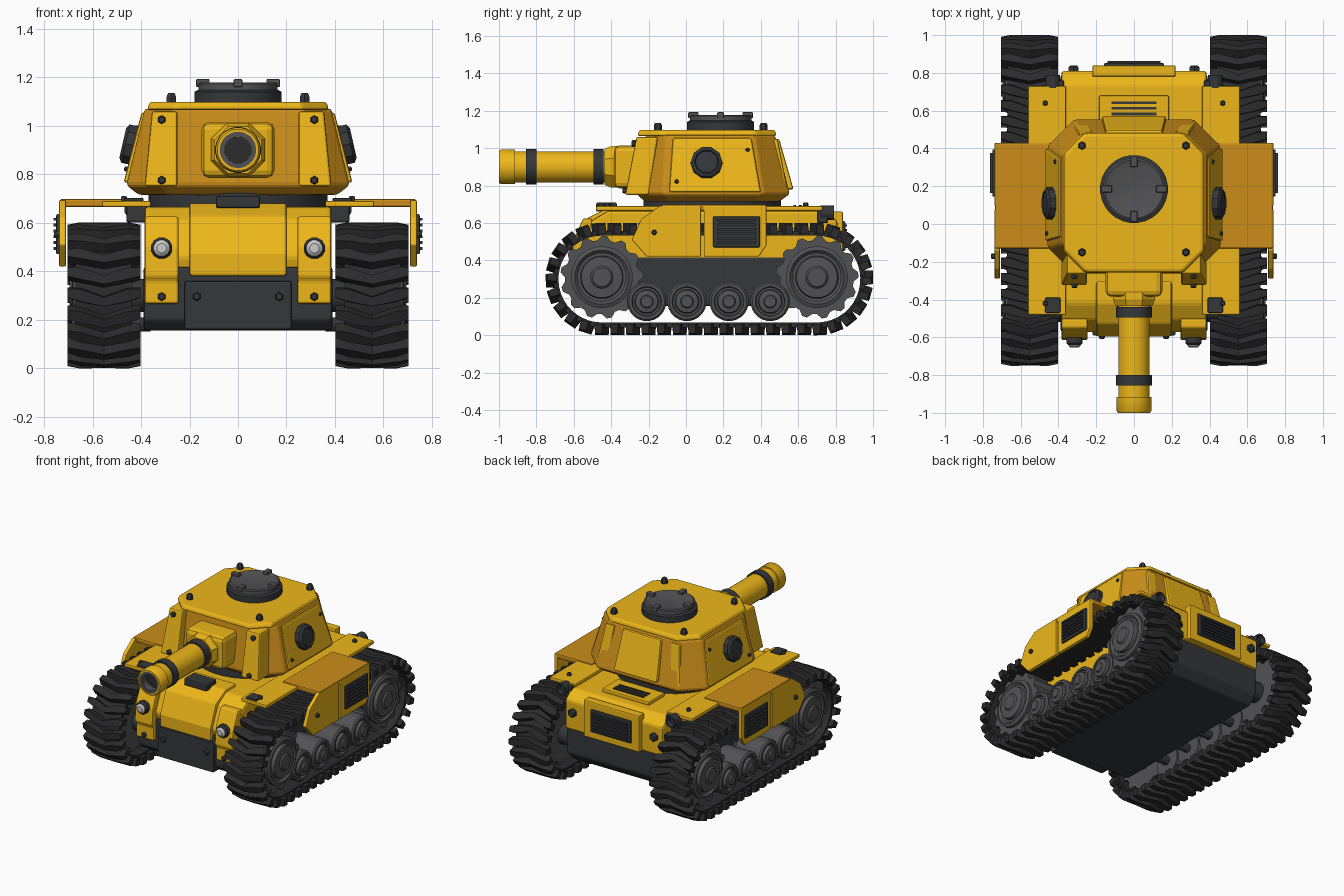
import bpy, bmesh, math
from mathutils import Vector, Matrix

if "Cube" in bpy.data.objects:
    bpy.data.objects.remove(bpy.data.objects["Cube"])


def material(name, r, g, b):
    m = bpy.data.materials.new(name)
    m.diffuse_color = (r, g, b, 1)
    m.use_nodes = True
    m.node_tree.nodes["Principled BSDF"].inputs["Base Color"].default_value = m.diffuse_color
    return m


YELLOW = material("yellow_paint", 0.85, 0.47, 0.01)
ORANGE = material("orange_paint", 0.60, 0.27, 0.01)
DARK = material("dark_metal", 0.035, 0.038, 0.042)
RUBBER = material("rubber", 0.025, 0.025, 0.027)
STEEL = material("steel", 0.085, 0.085, 0.09)
LAMP = material("lamp", 0.8, 0.8, 0.8)


def finish(name, bm, mat, bevel=0, mirror=False):
    bmesh.ops.recalc_face_normals(bm, faces=bm.faces)
    me = bpy.data.meshes.new(name)
    bm.to_mesh(me)
    bm.free()
    me.materials.append(mat)
    ob = bpy.data.objects.new(name, me)
    bpy.context.collection.objects.link(ob)
    if bevel:
        b = ob.modifiers.new("bevel", "BEVEL")
        b.width, b.segments, b.angle_limit = bevel, 2, math.radians(25)
    if mirror:
        ob.modifiers.new("mirror", "MIRROR")
    return ob


def add_loft(bm, rings, closed=False):
    vs = [[bm.verts.new(p) for p in ring] for ring in rings]
    n = len(vs[0])
    for a, b in zip(vs, vs[1:] + (vs[:1] if closed else [])):
        for i in range(n):
            bm.faces.new((a[i], a[(i + 1) % n], b[(i + 1) % n], b[i]))
    if not closed:
        bm.faces.new(vs[0])
        bm.faces.new(vs[-1])


def loft(name, rings, mat, bevel=0, mirror=False):
    bm = bmesh.new()
    add_loft(bm, rings)
    return finish(name, bm, mat, bevel, mirror)


def prism(name, pts, axis, lo, hi, mat, bevel=0, mirror=False):
    def ring(h):
        return [Vector(p[:axis] + (h,) + p[axis:]) for p in pts]
    return loft(name, [ring(lo), ring(hi)], mat, bevel, mirror)


def box(name, x, y, z, mat, bevel=0.008, mirror=False):
    pts = [(x[0], y[0]), (x[1], y[0]), (x[1], y[1]), (x[0], y[1])]
    return prism(name, pts, 2, z[0], z[1], mat, bevel, mirror)


def lathe(name, profile, centre, axis, mat, n=24, mirror=False, closed=False):
    """Turned part: profile is (radius, distance along axis)."""
    rot = Vector((0, 0, 1)).rotation_difference(Vector(axis)).to_matrix()
    rings = [[Vector(centre) + rot @ Vector((r * math.cos(a), r * math.sin(a), h))
              for a in [math.tau * (i + 0.5) / n for i in range(n)]] for r, h in profile]
    bm = bmesh.new()
    add_loft(bm, rings, closed)
    ob = finish(name, bm, mat, 0, mirror)
    if n > 12:
        for p in ob.data.polygons:
            p.use_smooth = len(p.vertices) == 4
        ob.data.set_sharp_from_angle(angle=math.radians(35))
    return ob


def bolts(name, spots, axis, r=0.018, h=0.02, n=6, mirror=True):
    for s in spots:
        lathe(name, [(r, -0.02), (r, h * 0.6), (r * 0.7, h)], s, axis, DARK, n, mirror)


def octagon(hx, y0, y1, c, z):
    return [Vector((x, y, z)) for x, y in
            [(-hx + c, y0), (hx - c, y0), (hx, y0 + c), (hx, y1 - c),
             (hx - c, y1), (-hx + c, y1), (-hx, y1 - c), (-hx, y0 + c)]]


# Track path: a stadium round the two big wheels
YF, YR, ZC = -0.45, 0.70, 0.30


def track_point(s, r, ref=0.27):
    L, arc = YR - YF, math.pi * ref
    s %= 2 * (L + arc)
    if s < L:
        return YF + s, ZC - r, -math.pi / 2
    if s < L + arc:
        a = -math.pi / 2 + (s - L) / ref
        return YR + r * math.cos(a), ZC + r * math.sin(a), a
    if s < 2 * L + arc:
        return YR - (s - L - arc), ZC + r, math.pi / 2
    a = math.pi / 2 + (s - 2 * L - arc) / ref
    return YF + r * math.cos(a), ZC + r * math.sin(a), a


TOTAL = 2 * (YR - YF) + math.tau * 0.27

# Track belt
bm = bmesh.new()
rings = []
for i in range(96):
    o, q = [track_point(TOTAL * i / 96, r) for r in (0.258, 0.232)]
    rings.append([Vector((x, p[0], p[1])) for x, p in ((0.44, o), (0.67, o), (0.67, q), (0.44, q))])
add_loft(bm, rings, True)
finish("track_belt", bm, RUBBER, 0, True)

# Chevron tread blocks
bm = bmesh.new()
COUNT = 48
for i in range(COUNT):
    y, z, a = track_point(TOTAL * i / COUNT, 0.24)
    n, t = Vector((0, math.cos(a), math.sin(a))), Vector((0, -math.sin(a), math.cos(a)))
    sections = []
    for u, skew, w, top in ((-0.15, -0.018, 0.021, 0.05), (-0.10, -0.010, 0.030, 0.06),
                            (0, 0.018, 0.022, 0.06),
                            (0.10, -0.010, 0.030, 0.06), (0.15, -0.018, 0.021, 0.05)):
        base = Vector((0.553 + u, y, z))
        sections.append([base + t * (skew + k * w) + n * h for k, h in
                         ((-1, 0), (1, 0), (0.85, top), (-0.85, top))])
    add_loft(bm, sections)
finish("track_treads", bm, RUBBER, 0, True)

# Drive wheels with teeth
for label, y in (("front", YF), ("rear", YR)):
    gear = []
    for i in range(52):
        r = (0.222, 0.222, 0.198, 0.198)[i % 4]
        a = math.tau * i / 52
        gear.append((y + r * math.cos(a), ZC + 0.01 + r * math.sin(a)))
    prism(label + "_sprocket", gear, 0, 0.47, 0.64, STEEL, 0, True)
    lathe(label + "_wheel_hub", [(0.165, 0), (0.165, 0.03), (0.145, 0.04), (0.13, 0.025),
          (0.115, 0.025), (0.11, 0.05), (0.06, 0.055), (0.05, 0.065)],
          (0.63, y, ZC + 0.01), (1, 0, 0), STEEL, 28, True)
    lathe(label + "_axle", [(0.07, 0), (0.07, 0.15)], (0.36, y, ZC), (1, 0, 0), DARK, 16, True)

# Road wheels
for y in (-0.21, 0.005, 0.23, 0.45):
    lathe("road_wheel", [(0.105, 0), (0.105, 0.19), (0.095, 0.2), (0.08, 0.2), (0.075, 0.185),
          (0.065, 0.185), (0.06, 0.21), (0.035, 0.215), (0.03, 0.225)],
          (0.46, y, 0.18), (1, 0, 0), STEEL, 24, True)
    lathe("road_wheel_axle", [(0.03, 0), (0.03, 0.12)], (0.36, y, 0.18), (1, 0, 0), DARK, 12, True)

# Hull
prism("lower_hull", [(-0.52, 0.155), (-0.57, 0.2), (-0.57, 0.42), (0.79, 0.42), (0.79, 0.22),
      (0.73, 0.155)], 0, -0.39, 0.39, DARK, 0.015)
upper = [(-0.55, 0.38), (-0.575, 0.46), (-0.51, 0.61), (-0.42, 0.665), (0.74, 0.665), (0.81, 0.61),
         (0.81, 0.40)]
prism("upper_hull", upper, 0, -0.385, 0.385, YELLOW, 0.015)
prism("front_glacis", [(-0.5, 0.38), (-0.595, 0.38), (-0.595, 0.47), (-0.53, 0.625), (-0.42, 0.68),
      (-0.3, 0.68)], 0, -0.2, 0.2, YELLOW, 0.01)
prism("front_frame", [(-0.54, 0.265), (-0.60, 0.265), (-0.60, 0.36), (-0.615, 0.38), (-0.605, 0.5),
      (-0.55, 0.625), (-0.5, 0.625)], 0, 0.245, 0.385, YELLOW, 0.01, True)
box("front_lower_plate", (-0.22, 0.22), (-0.59, -0.5), (0.16, 0.36), DARK)
bolts("front_plate_bolt", [(0.17, -0.59, 0.295)], (0, -1, 0))
bolts("front_frame_bolt", [(0.315, -0.60, 0.295)], (0, -1, 0))
lathe("headlight_rim", [(0.045, 0), (0.045, 0.03), (0.036, 0.04)], (0.315, -0.60, 0.495),
      (0, -1, 0), DARK, 12, True)
lathe("headlight", [(0.034, 0), (0.034, 0.045), (0.02, 0.055)], (0.315, -0.60, 0.495),
      (0, -1, 0), LAMP, 12, True)
box("driver_hatch", (-0.09, 0.09), (-0.48, -0.37), (0.66, 0.71), DARK)

# Fenders and side armour
box("fender", (0.36, 0.56), (-0.48, 0.73), (0.665, 0.69), YELLOW, 0.006, True)
box("side_box_top", (0.44, 0.735), (-0.13, 0.43), (0.665, 0.698), ORANGE, 0.008, True)
prism("front_skirt", [(-0.21, 0.42), (-0.29, 0.51), (-0.24, 0.62), (-0.14, 0.692), (0.08, 0.692),
      (0.08, 0.42)], 0, 0.71, 0.738, YELLOW, 0.005, True)
prism("rear_skirt", [(0.095, 0.42), (0.39, 0.42), (0.43, 0.48), (0.43, 0.692), (0.095, 0.692)],
      0, 0.71, 0.738, YELLOW, 0.005, True)
bolts("skirt_bolt", [(0.738, -0.17, 0.55)], (1, 0, 0), 0.015)
bolts("fender_bolt", [(0.47, -0.42, 0.69), (0.47, 0.64, 0.69)], (0, 0, 1), 0.015)
box("fender_hinge", (0.39, 0.47), (-0.47, -0.39), (0.68, 0.702), DARK, 0.005, True)

# Side grilles
box("side_grille_frame", (0.73, 0.75), (0.145, 0.395), (0.47, 0.635), DARK, 0.006, True)
for i in range(6):
    z = 0.488 + i * 0.024
    box("side_grille_slat", (0.745, 0.762), (0.165, 0.375), (z, z + 0.012), DARK, 0, True)

# Rear of hull
box("rear_plate", (-0.22, 0.22), (0.78, 0.84), (0.40, 0.66), YELLOW)
box("rear_grille_frame", (-0.16, 0.16), (0.83, 0.852), (0.45, 0.61), DARK)
for i in range(6):
    z = 0.465 + i * 0.023
    box("rear_grille_slat", (-0.14, 0.14), (0.845, 0.862), (z, z + 0.012), DARK, 0)
bolts("rear_bolt", [(0.32, 0.815, 0.53)], (0, 1, 0), 0.03, 0.025)
box("engine_deck", (-0.185, 0.185), (0.5, 0.68), (0.66, 0.69), YELLOW)
for y in (0.575, 0.605, 0.635):
    box("engine_vent", (-0.12, 0.12), (y, y + 0.014), (0.68, 0.697), DARK, 0)
lathe("exhaust_pipe", [(0.04, 0), (0.04, 0.07), (0.03, 0.07), (0.025, 0.04)], (0.43, 0.72, 0.655),
      (0, 1, 0), DARK, 12, True)
box("exhaust_bracket", (0.37, 0.46), (0.70, 0.76), (0.60, 0.68), DARK, 0.008, True)

# Turret
lathe("turret_ring", [(0.37, 0), (0.37, 0.08)], (0, 0.14, 0.66), (0, 0, 1), DARK, 32)
loft("turret_body", [octagon(0.41, -0.22, 0.50, 0.12, 0.715), octagon(0.46, -0.265, 0.555, 0.14, 0.755),
     octagon(0.385, -0.215, 0.475, 0.11, 1.07)], ORANGE, 0.012)
loft("turret_roof", [octagon(0.375, -0.26, 0.485, 0.11, 1.065), octagon(0.365, -0.25, 0.475, 0.11, 1.098)],
     YELLOW, 0.012)


def wall(name, bottom, top, mat=YELLOW, mirror=True):
    """Sloping plate: (x0, x1, y0, y1, z) at the bottom and the top."""
    rings = [[Vector((x, y, s[4])) for x, y in
              ((s[0], s[2]), (s[1], s[2]), (s[1], s[3]), (s[0], s[3]))] for s in (bottom, top)]
    loft(name, rings, mat, 0.01, mirror)


wall("turret_cheek", (0.25, 0.385, -0.325, -0.2, 0.75), (0.25, 0.355, -0.265, -0.15, 1.06))
wall("turret_side_plate", (0.40, 0.472, -0.09, 0.40, 0.765), (0.33, 0.398, -0.07, 0.35, 1.055))
wall("turret_rear_plate", (-0.17, 0.17, 0.45, 0.575, 0.78), (-0.15, 0.15, 0.4, 0.498, 1.05), YELLOW, False)
wall("turret_rear_strip", (0.25, 0.33, 0.47, 0.545, 0.77), (0.22, 0.29, 0.4, 0.49, 1.05))
for z, y, x in ((0.775, -0.32, 0.315), (1.025, -0.272, 0.315)):
    bolts("cheek_bolt", [(x, y, z)], (0, -1, 0))
bolts("roof_bolt", [(0.275, -0.15, 1.1), (0.275, 0.415, 1.1)], (0, 0, 1), 0.022, 0.035)
bolts("turret_side_bolt", [(0.455, -0.05, 0.82), (0.41, 0.33, 0.99)], (1, 0, 0.2), 0.012, 0.015)
lathe("side_port", [(0.085, 0), (0.085, 0.05), (0.065, 0.062), (0.06, 0.055)],
      (0.415, 0.11, 0.915), (0.97, 0, 0.22), DARK, 10, True)

# Roof hatch
lathe("hatch_base", [(0.18, 0), (0.18, 0.045), (0.168, 0.052)], (0, 0.185, 1.095), (0, 0, 1), DARK, 28)
lathe("hatch_lid", [(0.165, 0), (0.165, 0.032), (0.155, 0.038), (0.14, 0.032)],
      (0, 0.185, 1.14), (0, 0, 1), STEEL, 28)
for dx, dy in ((1, 0), (-1, 0), (0, 1), (0, -1)):
    cx, cy = dx * 0.145, 0.185 + dy * 0.145
    a, b = (0.028, 0.018) if dx else (0.018, 0.028)
    box("hatch_clamp", (cx - a, cx + a), (cy - b, cy + b), (1.16, 1.192), STEEL, 0.004)

# Gun, pointing forward
GUN, FWD = (0, 0, 0.90), (0, -1, 0)
box("gun_mantlet", (-0.15, 0.15), (-0.385, -0.2), (0.785, 1.015), YELLOW, 0.03)
lathe("mantlet_collar", [(0.12, 0.36), (0.12, 0.40), (0.105, 0.435)], GUN, FWD, YELLOW, 8)
lathe("gun_barrel", [(0.084, 0.36), (0.084, 0.94)], GUN, FWD, YELLOW, 24)
for h in (0.44, 0.80):
    lathe("barrel_band", [(0.095, h), (0.095, h + 0.055)], GUN, FWD, DARK, 24)
lathe("muzzle", [(0.093, 0.915), (0.093, 0.99), (0.086, 1.0), (0.075, 1.0), (0.075, 0.915)],
      GUN, FWD, YELLOW, 24, False, True)
lathe("muzzle_liner", [(0.078, 0.93), (0.078, 0.997), (0.055, 0.997), (0.055, 0.93)],
      GUN, FWD, STEEL, 24, False, True)
lathe("gun_bore", [(0.056, 0.92), (0.056, 0.945)], GUN, FWD, RUBBER, 12)
